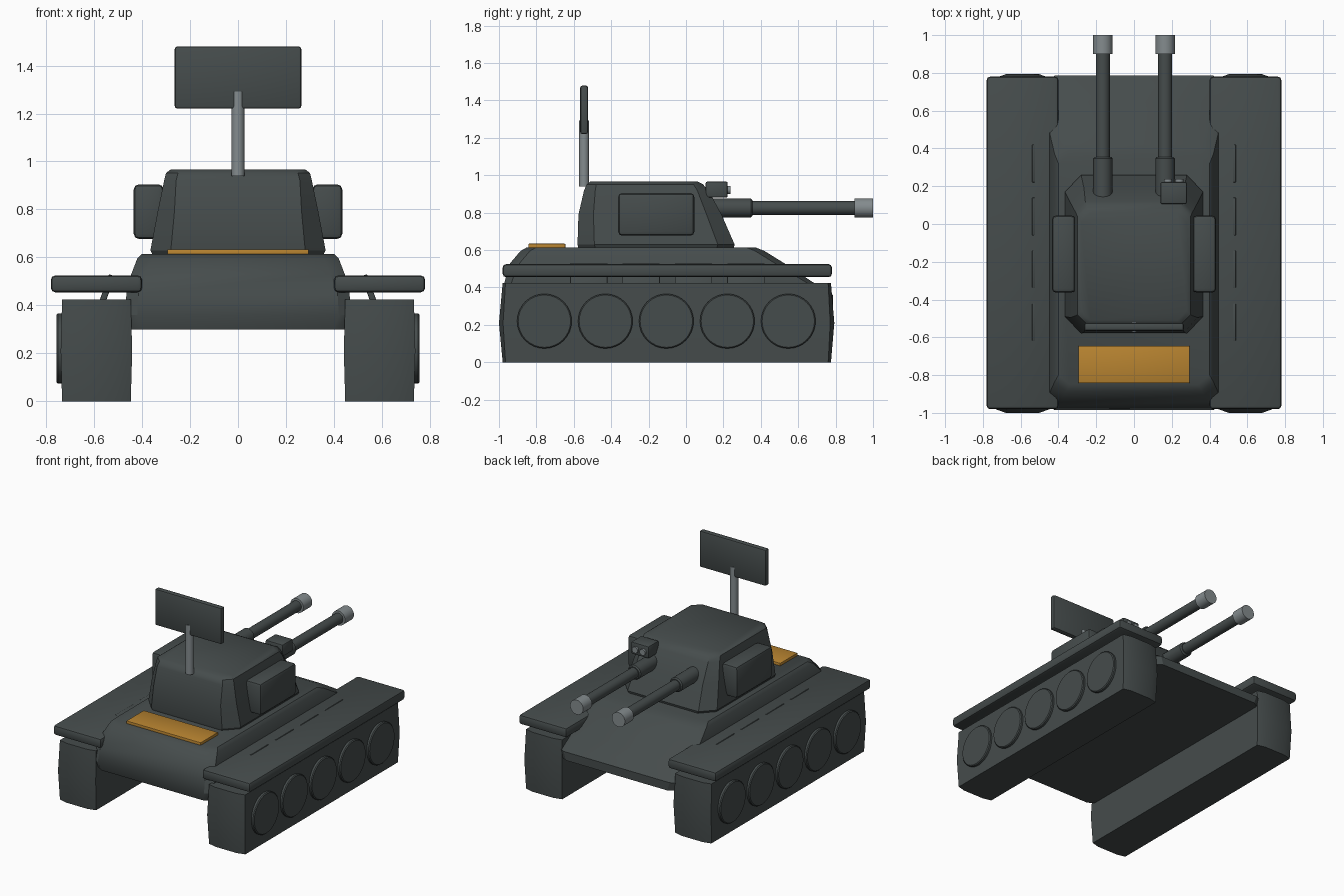
import bpy, bmesh, math
from mathutils import Matrix, Vector

cube = bpy.data.objects.get("Cube")
if cube:
    bpy.data.objects.remove(cube, do_unlink=True)


def material(name, rgb):
    m = bpy.data.materials.new(name)
    m.use_nodes = True
    m.diffuse_color = (*rgb, 1)
    m.node_tree.nodes["Principled BSDF"].inputs["Base Color"].default_value = (*rgb, 1)
    return m


ARMOUR = material("dark slate armour", (0.06, 0.072, 0.072))
STEEL = material("light grey steel", (0.23, 0.26, 0.27))
ORANGE = material("orange panel", (0.48, 0.23, 0.03))


def finish(bm, name, mat, bevel=0, segments=2):
    """Round the hard edges, then turn the mesh into a shaded object."""
    bmesh.ops.recalc_face_normals(bm, faces=bm.faces)
    if bevel:
        hard = [e for e in bm.edges if e.calc_face_angle(0) > math.radians(35)]
        bmesh.ops.bevel(bm, geom=hard, offset=bevel, segments=segments,
                        profile=0.5, affect='EDGES', clamp_overlap=True)
    me = bpy.data.meshes.new(name)
    bm.to_mesh(me)
    bm.free()
    me.materials.append(mat)
    ob = bpy.data.objects.new(name, me)
    bpy.context.collection.objects.link(ob)
    bpy.ops.object.select_all(action='DESELECT')
    ob.select_set(True)
    bpy.context.view_layer.objects.active = ob
    bpy.ops.object.shade_smooth_by_angle(angle=math.radians(32))
    return ob


def box(name, low, high, mat, bevel=0, tilt=0):
    low, high = Vector(low), Vector(high)
    bm = bmesh.new()
    bmesh.ops.create_cube(bm, size=1)
    place = (Matrix.Translation((low + high) / 2) @ Matrix.Rotation(tilt, 4, 'Y')
             @ Matrix.Diagonal((*(high - low), 1)))
    bm.transform(place)
    return finish(bm, name, mat, bevel)


def rod(name, start, end, radius, mat, sides=24, bevel=0):
    start, end = Vector(start), Vector(end)
    axis = end - start
    bm = bmesh.new()
    bmesh.ops.create_cone(bm, cap_ends=True, segments=sides, radius1=radius,
                          radius2=radius, depth=axis.length)
    bm.transform(Matrix.Translation((start + end) / 2)
                 @ axis.to_track_quat('Z', 'Y').to_matrix().to_4x4())
    return finish(bm, name, mat, bevel, 1)


def loft(name, rings, mat, bevel=0, cx=0):
    """Stack chamfered rectangles: z, half width, back y, front y, chamfer x, chamfer y."""
    bm = bmesh.new()
    loops = []
    for z, w, y0, y1, a, b in rings:
        half = [(w - a, y0), (w, y0 + b), (w, y1 - b), (w - a, y1)]
        outline = half + [(-x, y) for x, y in reversed(half)]
        loops.append([bm.verts.new((cx + x, y, z)) for x, y in outline])
    for lower, upper in zip(loops, loops[1:]):
        for i in range(8):
            j = (i + 1) % 8
            bm.faces.new((lower[i], lower[j], upper[j], upper[i]))
    bm.faces.new(loops[0])
    bm.faces.new(loops[-1])
    return finish(bm, name, mat, bevel)


# Hull with sloped nose and rounded shoulders
loft("hull", [
    (0.30, 0.45, -0.97, 0.785, 0.05, 0.03),
    (0.36, 0.47, -0.985, 0.785, 0.05, 0.03),
    (0.45, 0.465, -0.965, 0.645, 0.05, 0.04),
    (0.53, 0.445, -0.94, 0.525, 0.06, 0.05),
    (0.595, 0.42, -0.885, 0.42, 0.06, 0.05),
    (0.615, 0.40, -0.85, 0.37, 0.06, 0.05),
], ARMOUR)

# Turret
loft("turret", [
    (0.61, 0.355, -0.575, 0.255, 0.085, 0.09),
    (0.63, 0.365, -0.58, 0.26, 0.085, 0.09),
    (0.79, 0.335, -0.575, 0.19, 0.07, 0.08),
    (0.92, 0.308, -0.545, 0.12, 0.05, 0.06),
    (0.952, 0.30, -0.53, 0.09, 0.05, 0.05),
    (0.967, 0.28, -0.51, 0.06, 0.05, 0.05),
], ARMOUR)

# Running gear, fenders, turret side boxes and guns on both sides
for side, s in (("left", 1), ("right", -1)):
    loft(side + "_track", [
        (0.0, 0.143, -0.98, 0.775, 0.06, 0.015),
        (0.21, 0.149, -1.0, 0.793, 0.06, 0.022),
        (0.425, 0.143, -0.98, 0.775, 0.06, 0.015),
    ], ARMOUR, cx=s * 0.59)

    for i in range(5):
        y = -0.757 + i * 0.326
        rod(f"{side}_wheel_{i + 1}", (s * 0.70, y, 0.22), (s * 0.757, y, 0.22),
            0.146, ARMOUR, 32, 0.006)

    box(side + "_fender", (s * 0.59 - 0.19, -0.98, 0.455),
        (s * 0.59 + 0.19, 0.78, 0.525), ARMOUR, 0.018)

    # Slanted fender supports, just breaking through the fender top
    for i in range(4):
        y = -0.52 + i * 0.28
        box(f"{side}_fender_support_{i + 1}", (s * 0.55 - 0.013, y - 0.1, 0.385),
            (s * 0.55 + 0.013, y + 0.1, 0.53), ARMOUR, 0.004, tilt=-s * 0.35)

    box(side + "_turret_box", (s * 0.3725 - 0.0625, -0.363, 0.677),
        (s * 0.3725 + 0.0625, 0.045, 0.905), ARMOUR, 0.022)

    x, z = s * 0.165, 0.825
    rod(side + "_gun_sleeve", (x, 0.05, z), (x, 0.355, z), 0.051, ARMOUR, 24, 0.008)
    rod(side + "_gun_barrel", (x, 0.15, z), (x, 0.92, z), 0.037, ARMOUR)
    rod(side + "_gun_muzzle", (x, 0.90, z), (x, 1.0, z), 0.052, STEEL)

# Sight with twin lenses
box("sight_box", (0.14, 0.105, 0.88), (0.28, 0.223, 0.967), ARMOUR, 0.01)
for i, x in enumerate((0.18, 0.24)):
    rod(f"sight_lens_{i + 1}", (x, 0.2, 0.922), (x, 0.237, 0.922), 0.022, STEEL, 16)

# Radar mast and panel
rod("radar_mast", (0, -0.545, 0.94), (0, -0.545, 1.292), 0.027, STEEL)
box("radar_panel", (-0.264, -0.566, 1.22), (0.264, -0.524, 1.48), ARMOUR, 0.012)

# Rear deck panel
box("deck_panel", (-0.294, -0.842, 0.605), (0.294, -0.645, 0.634), ORANGE, 0.004)
